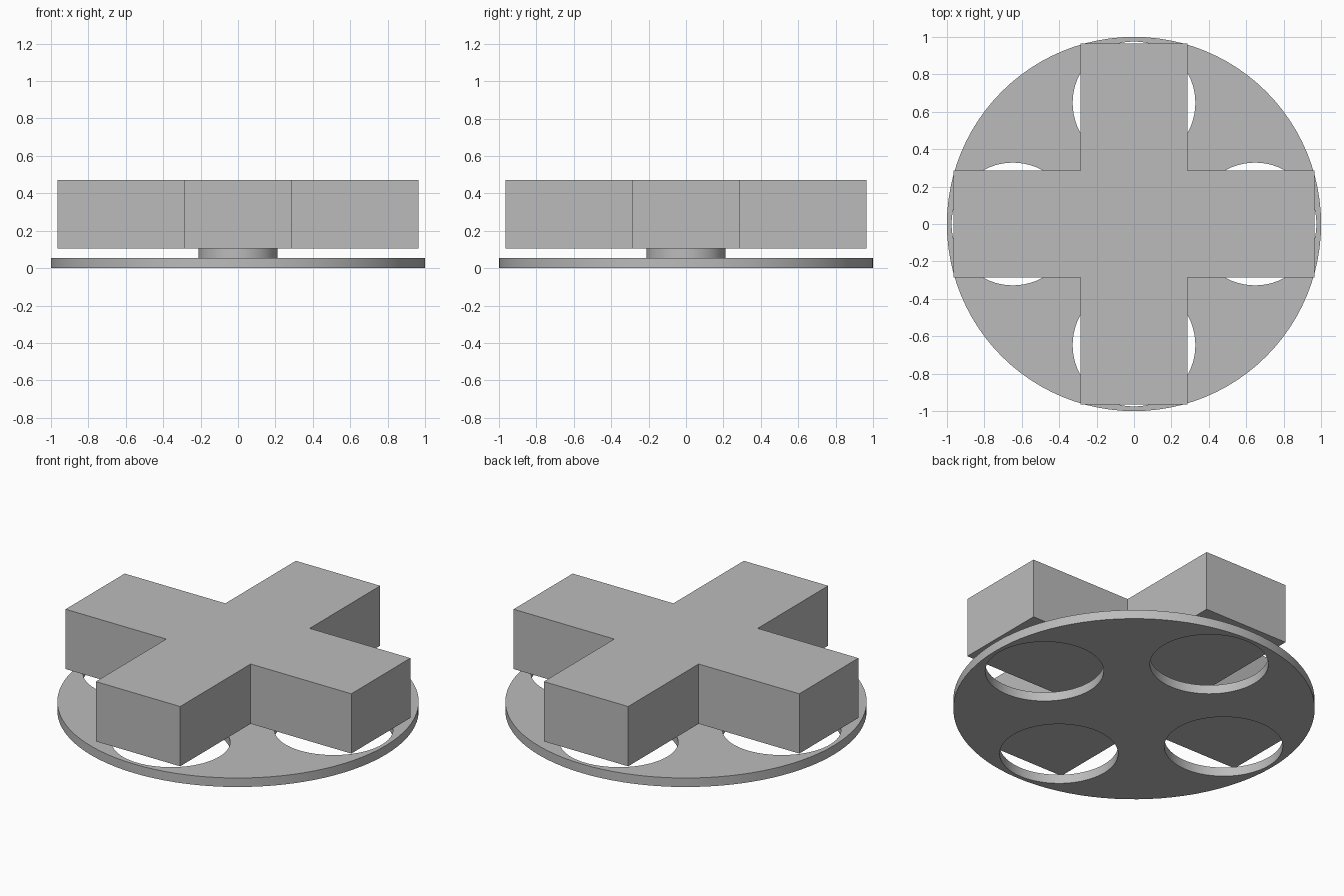
import bpy
import bmesh
from math import cos, sin, pi
from mathutils import Vector

cube = bpy.data.objects.get("Cube")
if cube:
    bpy.data.objects.remove(cube, do_unlink=True)

PLATE_TOP, HUB_TOP, CROSS_TOP = 0.055, 0.105, 0.47
HALF_WIDTH, ARM = 0.285, 0.965
HOLE_OFFSET, HOLE_RADIUS = 0.647, 0.328

grey = bpy.data.materials.new("plain grey")
grey.use_nodes = True
colour = (0.5, 0.5, 0.5, 1)
grey.diffuse_color = colour
grey.node_tree.nodes["Principled BSDF"].inputs["Base Color"].default_value = colour


def circle(radius, cx=0, cy=0, sides=96):
    return [(cx + radius * cos(2 * pi * i / sides),
             cy + radius * sin(2 * pi * i / sides)) for i in range(sides)]


def slab(name, loops, bottom, top, smooth=False):
    """Extrude an outline, with optional hole outlines, from bottom to top."""
    bm = bmesh.new()
    edges = []
    for loop in loops:
        verts = [bm.verts.new((x, y, bottom)) for x, y in loop]
        edges += [bm.edges.new((v, verts[i - 1])) for i, v in enumerate(verts)]
    if len(loops) == 1:
        bm.faces.new(verts)
    else:
        bmesh.ops.triangle_fill(bm, edges=edges, use_beauty=True,
                                normal=Vector((0, 0, 1)))
    result = bmesh.ops.extrude_face_region(bm, geom=bm.faces[:],
                                           use_keep_orig=True)
    raised = [g for g in result["geom"] if isinstance(g, bmesh.types.BMVert)]
    bmesh.ops.translate(bm, verts=raised, vec=(0, 0, top - bottom))
    bmesh.ops.recalc_face_normals(bm, faces=bm.faces[:])
    mesh = bpy.data.meshes.new(name)
    bm.to_mesh(mesh)
    bm.free()
    mesh.materials.append(grey)
    obj = bpy.data.objects.new(name, mesh)
    bpy.context.collection.objects.link(obj)
    if smooth:
        bpy.ops.object.select_all(action="DESELECT")
        obj.select_set(True)
        bpy.context.view_layer.objects.active = obj
        bpy.ops.object.shade_smooth_by_angle()
    return obj


# Round base plate with four holes, one under each arm
holes = [circle(HOLE_RADIUS, HOLE_OFFSET * x, HOLE_OFFSET * y, 64)
         for x, y in ((1, 0), (0, 1), (-1, 0), (0, -1))]
slab("base_plate", [circle(1)] + holes, 0, PLATE_TOP, smooth=True)

# Short round hub between plate and cross
slab("hub", [circle(0.212, sides=64)], PLATE_TOP, HUB_TOP, smooth=True)

# Thick cross: one arm's corners turned through four quarters
corners = [(ARM, -HALF_WIDTH), (ARM, HALF_WIDTH), (HALF_WIDTH, HALF_WIDTH)]
outline = []
for quarter in range(4):
    outline += corners
    corners = [(-y, x) for x, y in corners]
slab("cross_block", [outline], HUB_TOP, CROSS_TOP)
